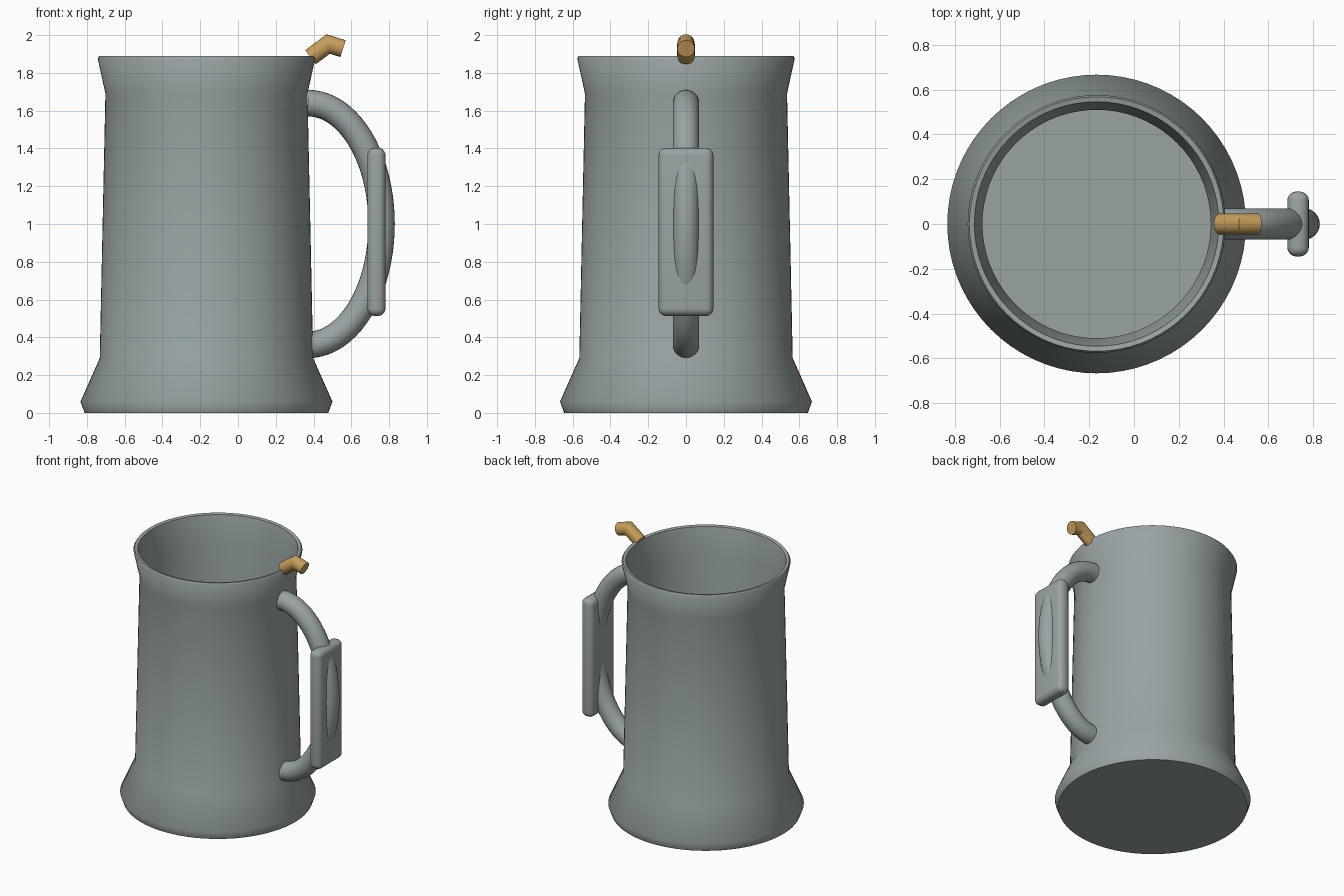
import bpy, bmesh, math
from mathutils import Vector

if "Cube" in bpy.data.objects:
    bpy.data.objects.remove(bpy.data.objects["Cube"])


def material(name, rgb):
    m = bpy.data.materials.new(name)
    m.diffuse_color = (*rgb, 1)
    m.use_nodes = True
    m.node_tree.nodes["Principled BSDF"].inputs["Base Color"].default_value = m.diffuse_color
    return m


pewter = material("pewter grey", (0.32, 0.37, 0.37))
brass = material("brass", (0.56, 0.34, 0.10))


def finish(bm, name, mat, angle):
    bmesh.ops.remove_doubles(bm, verts=bm.verts, dist=1e-5)
    bmesh.ops.recalc_face_normals(bm, faces=bm.faces)
    me = bpy.data.meshes.new(name)
    bm.to_mesh(me)
    bm.free()
    me.materials.append(mat)
    ob = bpy.data.objects.new(name, me)
    bpy.context.collection.objects.link(ob)
    bpy.ops.object.select_all(action='DESELECT')
    ob.select_set(True)
    bpy.context.view_layer.objects.active = ob
    bpy.ops.object.shade_smooth_by_angle(angle=math.radians(angle))
    return ob


def lathe(name, profile, cx, mat, steps=72):
    """Spin a closed (radius, z) profile around a vertical axis at x = cx."""
    bm = bmesh.new()
    vs = [bm.verts.new((cx + r, 0, z)) for r, z in profile]
    es = [bm.edges.new(p) for p in zip(vs, vs[1:])]
    bmesh.ops.spin(bm, geom=vs + es, cent=(cx, 0, 0), axis=(0, 0, 1),
                   angle=math.tau, steps=steps)
    return finish(bm, name, mat, 50)


def tube(name, path, radius, mat, sides=24, angle=40):
    """Round tube with mitred joints along an (x, z) path in the plane y = 0."""
    bm = bmesh.new()
    pts = [Vector(p) for p in path]
    rings = []
    for i, p in enumerate(pts):
        d_in = (p - pts[i - 1]).normalized() if i else (pts[1] - p).normalized()
        d_out = (pts[i + 1] - p).normalized() if i < len(pts) - 1 else d_in
        t = (d_in + d_out).normalized()
        n = Vector((-t.y, t.x)) / t.dot(d_in)
        ring = []
        for k in range(sides):
            a = math.tau * k / sides
            q = p + n * radius * math.cos(a)
            ring.append(bm.verts.new((q.x, radius * math.sin(a), q.y)))
        rings.append(ring)
    for a, b in zip(rings, rings[1:]):
        for k in range(sides):
            j = (k + 1) % sides
            bm.faces.new((a[k], a[j], b[j], b[k]))
    bm.faces.new(rings[0])
    bm.faces.new(rings[-1])
    return finish(bm, name, mat, angle)


# Mug body: flared foot, slightly tapered wall, flared lip, hollow inside
lathe("mug_body", [
    (0, 0), (0.645, 0), (0.667, 0.06), (0.565, 0.29), (0.535, 1.69),
    (0.576, 1.878), (0.568, 1.89), (0.546, 1.885), (0.51, 1.69),
    (0.535, 0.29), (0.53, 0.10), (0, 0.10)], -0.167, pewter)

# Handle: half-ellipse tube joined to the wall
arc = [(0.37 + 0.39 * math.cos(a), 1.0 + 0.64 * math.sin(a))
       for a in (math.pi * (i / 40 - 0.5) for i in range(41))]
tube("handle", arc, 0.07, pewter)

# Grip plate: rounded box that the handle bulges through
bm = bmesh.new()
bmesh.ops.create_cube(bm, size=1)
for v in bm.verts:
    v.co = Vector((0.733 + v.co.x * 0.096, v.co.y * 0.29, 0.958 + v.co.z * 0.89))
bmesh.ops.bevel(bm, geom=bm.edges[:], offset=0.04, segments=5, profile=0.5,
                affect='EDGES')
finish(bm, "grip_plate", pewter, 40)

# Bent brass thumb piece on the rim
tube("thumb_piece", [(0.384, 1.883), (0.478, 1.953), (0.556, 1.928)],
     0.0465, brass, angle=35)
